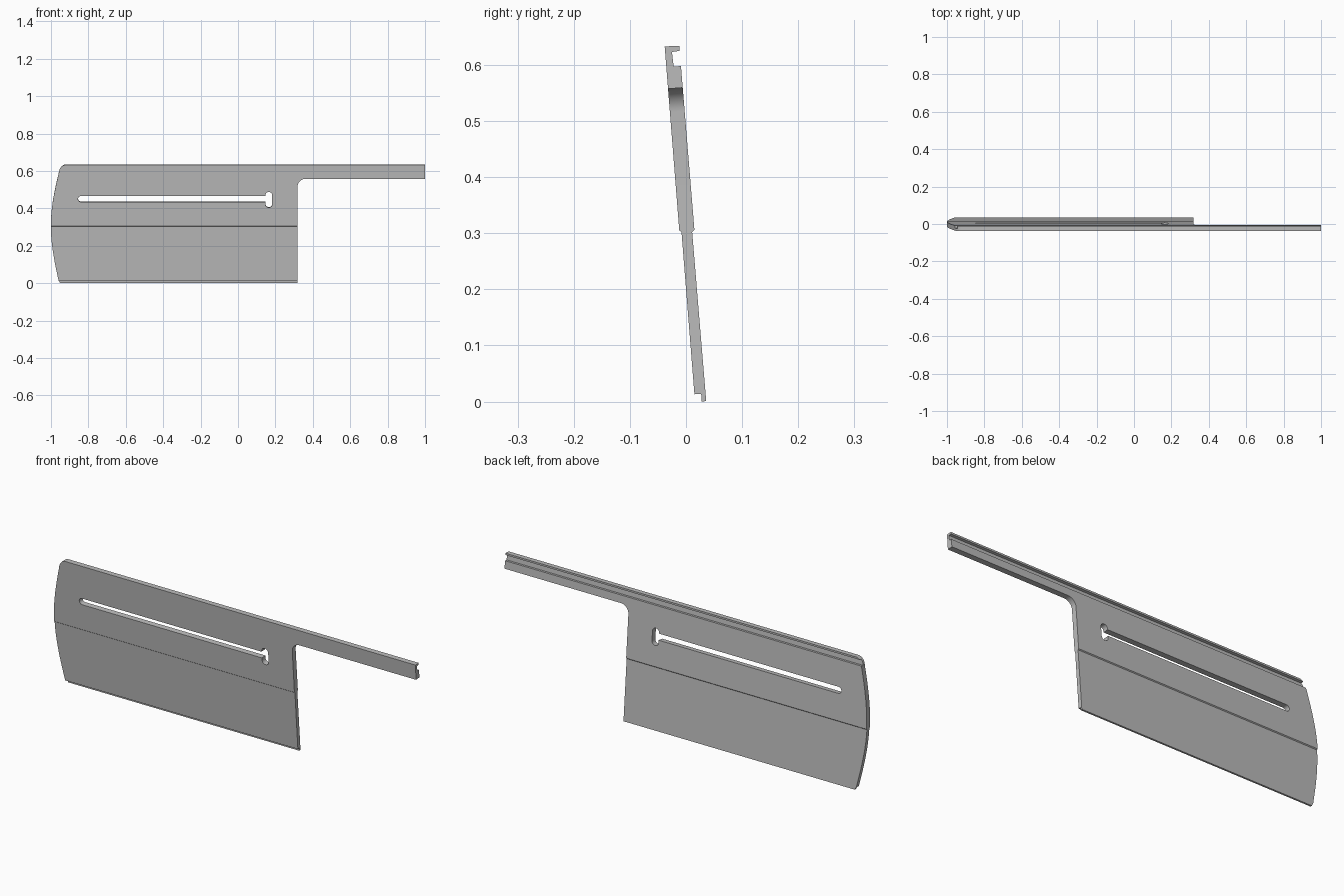
import bpy, bmesh, math
from mathutils import Vector
from mathutils.geometry import interpolate_bezier

cube = bpy.data.objects.get("Cube")
if cube:
    bpy.data.objects.remove(cube, do_unlink=True)

grey = bpy.data.materials.new("plain grey")
grey.use_nodes = True
COLOUR = (0.5, 0.5, 0.5, 1)
grey.diffuse_color = COLOUR
grey.node_tree.nodes["Principled BSDF"].inputs["Base Color"].default_value = COLOUR

LEAN = 0.08  # backward lean of the plate, as a slope


def prism(name, points, sweep):
    """Extrude a closed loop of 3D points along a vector."""
    bm = bmesh.new()
    face = bm.faces.new([bm.verts.new(p) for p in points])
    new = bmesh.ops.extrude_face_region(bm, geom=[face])["geom"]
    bmesh.ops.translate(bm, vec=sweep, verts=[v for v in new if isinstance(v, bmesh.types.BMVert)])
    bmesh.ops.recalc_face_normals(bm, faces=bm.faces)
    mesh = bpy.data.meshes.new(name)
    bm.to_mesh(mesh)
    bm.free()
    mesh.materials.append(grey)
    ob = bpy.data.objects.new(name, mesh)
    bpy.context.collection.objects.link(ob)
    return ob


def arc(cx, cz, r, start, end, steps=10):
    angles = [math.radians(start + (end - start) * i / steps) for i in range(steps + 1)]
    return [(cx + r * math.cos(a), cz + r * math.sin(a)) for a in angles]


def through(name, outline):
    """Prism of an x-z outline, running square through the leaning plate."""
    depth = 0.2
    return prism(name, [(x, -depth, z - depth * LEAN) for x, z in outline],
                 Vector((0, 2 * depth, 2 * depth * LEAN)))


def combine(target, tool, operation):
    mod = target.modifiers.new(operation.lower(), "BOOLEAN")
    mod.operation, mod.object, mod.solver = operation, tool, "EXACT"
    bpy.context.view_layer.objects.active = target
    bpy.ops.object.modifier_apply(modifier=mod.name)
    bpy.data.objects.remove(tool, do_unlink=True)


# Plate section: hooked rail on top, thick upper half, thin lower half, bottom lip
section = [(-0.038, 0.633), (-0.012, 0.305), (-0.008, 0.302), (0.015, 0.013),
           (0.027, 0.014), (0.028, 0), (0.036, 0.001), (0.011, 0.302),
           (0.015, 0.306), (-0.009, 0.598), (-0.022, 0.597), (-0.025, 0.623),
           (-0.012, 0.625), (-0.012, 0.634)]
plate = prism("slotted_plate", [(-1.1, y, z) for y, z in section], Vector((2.1, 0, 0)))

# Side outline: bowed end, rounded top corner, long arm with a filleted root
bow = interpolate_bezier(Vector((-0.959, 0.012)), Vector((-1.015, 0.26)),
                         Vector((-1.015, 0.36)), Vector((-0.957, 0.597)), 20)
outline = [(0.318, -0.02), (-0.945, -0.02), (-0.952, 0)]
outline += [tuple(p) for p in bow]
outline += arc(-0.915, 0.595, 0.042, 170, 90)
outline += [(1.05, 0.637), (1.05, 0.56)]
outline += arc(0.36, 0.518, 0.042, 90, 180)
combine(plate, through("outline_cutter", outline), "INTERSECT")

# Long slot and the upright keyhole at its end
slot = arc(-0.839, 0.452, 0.016, 90, 270) + [(0.165, 0.436), (0.165, 0.468)]
keyhole = arc(0.165, 0.472, 0.018, 0, 180) + arc(0.165, 0.424, 0.018, 180, 360)
for name, shape in (("slot_cutter", slot), ("keyhole_cutter", keyhole)):
    combine(plate, through(name, shape), "DIFFERENCE")

bpy.ops.object.select_all(action="DESELECT")
plate.select_set(True)
bpy.context.view_layer.objects.active = plate
bpy.ops.object.shade_smooth_by_angle(angle=math.radians(25))
